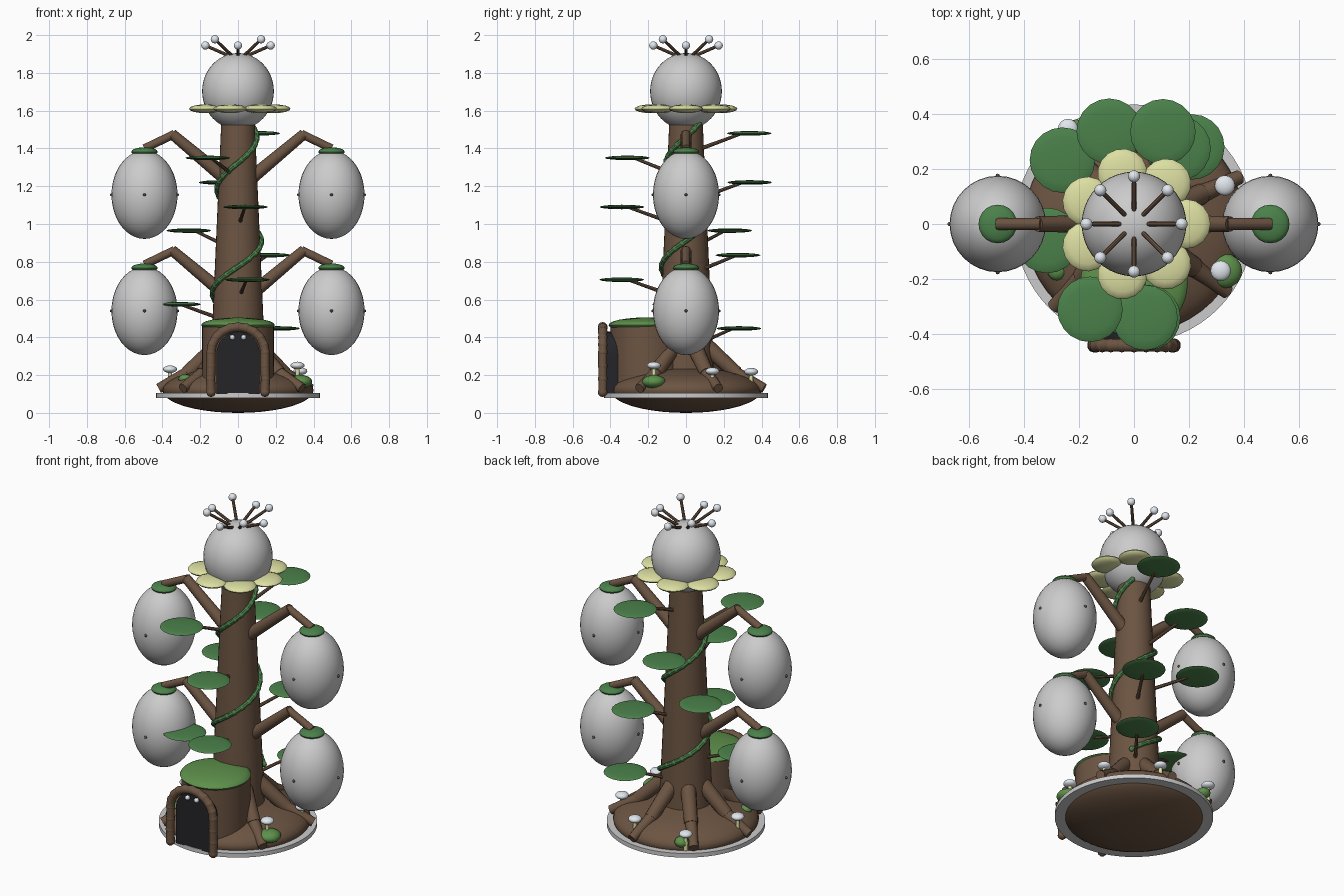
import bpy, bmesh
from math import sin, cos, pi, radians
from mathutils import Vector, Matrix

if "Cube" in bpy.data.objects:
    bpy.data.objects.remove(bpy.data.objects["Cube"])


def material(name, r, g, b):
    m = bpy.data.materials.new(name)
    m.diffuse_color = (r, g, b, 1)
    m.use_nodes = True
    m.node_tree.nodes["Principled BSDF"].inputs["Base Color"].default_value = m.diffuse_color
    return m


BARK = material("bark", .15, .09, .055)
GREEN = material("leaf_green", .07, .22, .07)
GRASS = material("grass_green", .11, .28, .07)
CREAM = material("cream", .72, .74, .36)
WHITE = material("white", .75, .8, .85)
DARK = material("dark", .018, .018, .022)


def ball(bm, loc, scale, u=16, v=10, spin=0):
    if isinstance(scale, (int, float)):
        scale = (scale,) * 3
    m = Matrix.Translation(loc) @ Matrix.Rotation(spin, 4, 'Z') @ Matrix.Diagonal((*scale, 1))
    bmesh.ops.create_uvsphere(bm, u_segments=u, v_segments=v, radius=1, matrix=m)


def rod(bm, p, q, r1, r2=None, n=12):
    p, q = Vector(p), Vector(q)
    d = q - p
    m = Matrix.Translation((p + q) / 2) @ d.to_track_quat('Z', 'Y').to_matrix().to_4x4()
    bmesh.ops.create_cone(bm, cap_ends=True, segments=n, radius1=r1,
                          radius2=r1 if r2 is None else r2, depth=d.length, matrix=m)


def chain(bm, pts, r, n=10):
    for p, q in zip(pts, pts[1:]):
        rod(bm, p, q, r, n=n)
    for p in pts:
        ball(bm, p, r * 1.08, 10, 6)


def finish(bm, name, mat=None):
    me = bpy.data.meshes.new(name)
    bm.to_mesh(me)
    bm.free()
    for f in me.polygons:
        f.use_smooth = True
    me.set_sharp_from_angle(angle=radians(40))
    if mat:
        me.materials.append(mat)
    ob = bpy.data.objects.new(name, me)
    bpy.context.collection.objects.link(ob)


def polar(r, a, z):
    return Vector((r * cos(a), r * sin(a), z))


def trunk_r(z):
    return .152 - .044 * (z - .1)


# Base disc, earth mound, trunk
bm = bmesh.new()
rod(bm, (0, 0, .08), (0, 0, .105), .434, n=64)
finish(bm, "base_disc")
bm = bmesh.new()
ball(bm, (0, 0, .12), (.4, .4, .12), 48, 20)
finish(bm, "earth_mound", BARK)
bm = bmesh.new()
rod(bm, (0, 0, .1), (0, 0, 1.53), trunk_r(.1), trunk_r(1.53), 32)
finish(bm, "trunk", BARK)

# Roots: thick upper piece and thinner toe
bm = bmesh.new()
for deg in (24, 80, 131, 181, 226, 324):
    a = radians(deg)
    rod(bm, polar(.08, a, .38), polar(.27, a, .21), .045, .038)
    rod(bm, polar(.24, a, .225), polar(.42, a, .13), .036, .026)
finish(bm, "roots", BARK)

# Entrance hut with grassy roof
bm = bmesh.new()
rod(bm, (0, -.21, .1), (0, -.21, .465), .19, n=40)
finish(bm, "hut_wall", BARK)
bm = bmesh.new()
ball(bm, (0, -.215, .465), (.195, .195, .04), 40, 12)
finish(bm, "hut_roof", GRASS)

# Arched door panel
bm = bmesh.new()
arch = [(.115 * cos(pi * i / 16), .31 + .12 * sin(pi * i / 16)) for i in range(17)]
face = bm.faces.new([bm.verts.new((x, -.43, z)) for x, z in [(-.115, .1), (.115, .1)] + arch])
ext = bmesh.ops.extrude_face_region(bm, geom=[face])
bmesh.ops.translate(bm, vec=(0, .07, 0), verts=[v for v in ext["geom"] if isinstance(v, bmesh.types.BMVert)])
bmesh.ops.recalc_face_normals(bm, faces=bm.faces)
finish(bm, "door", DARK)

# Knobbly door frame and two lamps
bm = bmesh.new()
path = [(-.143, .11), (-.145, .18), (-.143, .25)]
path += [(-.143 * cos(pi * i / 10), .32 + .135 * sin(pi * i / 10)) for i in range(11)]
path += [(-x, z) for x, z in path[2::-1]]
chain(bm, [(x, -.441, z) for x, z in path], .024)
finish(bm, "door_frame", BARK)
bm = bmesh.new()
for x in (-.03, .03):
    ball(bm, (x, -.44, .4), .014)
finish(bm, "door_lamps", WHITE)

# Hanging pods on bent branches
for side, sx in (("left", -1), ("right", 1)):
    for level, dz in (("lower", 0), ("upper", .615)):
        tag = f"{side}_{level}"
        bm = bmesh.new()
        rod(bm, (.06 * sx, 0, .62 + dz), (.35 * sx, 0, .862 + dz), .036, .028)
        rod(bm, (.335 * sx, 0, .862 + dz), (.495 * sx, 0, .785 + dz), .022)
        finish(bm, "branch_" + tag, BARK)
        bm = bmesh.new()
        ball(bm, (.495 * sx, 0, .54 + dz), (.175, .175, .234), 32, 20)
        finish(bm, "pod_" + tag)
        bm = bmesh.new()
        ball(bm, (.495 * sx, 0, .767 + dz), (.07, .07, .024), 20, 10)
        finish(bm, "pod_cap_" + tag, GREEN)
        bm = bmesh.new()
        for i in range(4):
            ball(bm, polar(.175, i * pi / 2, .54 + dz) + Vector((.495 * sx, 0, 0)), .008, 8, 6)
        finish(bm, "pod_studs_" + tag, BARK)

# Climbing vine, two turns round the trunk
bm = bmesh.new()
pts = []
for i in range(41):
    t = i / 40
    z = .43 + 1.1 * t
    pts.append(polar(trunk_r(z) + .008, pi / 4 + 4 * pi * t, z))
chain(bm, pts, .014, 8)
finish(bm, "vine", GREEN)

# Disc leaves on stalks: x, y, z
leaves = [(.21, .28, .447), (-.315, -.06, .575), (.05, -.34, .705),
          (.16, .275, .835), (-.26, .232, .965), (.04, -.34, 1.09),
          (-.09, .337, 1.22), (-.16, -.31, 1.35), (.105, .335, 1.48)]
stalks, discs = bmesh.new(), bmesh.new()
for x, y, z in leaves:
    d = Vector((x, y, 0)).normalized()
    rod(stalks, d * .07 + Vector((0, 0, z - .085)), d * .3 + Vector((0, 0, z - .004)), .011, .008, 8)
    ball(discs, (x, y, z), (.119, .119, .012), 20, 8)
finish(stalks, "leaf_stalks", BARK)
finish(discs, "leaves", GREEN)

# Crown bulb, petals and stamens
bm = bmesh.new()
ball(bm, (0, 0, 1.703), (.19, .19, .202), 40, 24)
finish(bm, "crown_bulb")
bm = bmesh.new()
for i in range(7):
    a = 2 * pi * i / 7
    ball(bm, polar(.19, a, 1.61), (.088, .09, .023), 16, 8, a)
finish(bm, "petals", CREAM)
stems, tips = bmesh.new(), bmesh.new()
for i in range(8):
    a = i * pi / 4
    end = polar(.173, a, 1.978 if i % 2 else 1.945)
    rod(stems, polar(.035, a, 1.885), end, .009, .008, 8)
    ball(tips, end, .022)
finish(stems, "stamen_stems", BARK)
finish(tips, "stamen_tips", WHITE)

# Mushrooms and bushes on the mound
stems, caps = bmesh.new(), bmesh.new()
for x, y, z in [(.33, .14, .215), (.315, -.17, .245), (-.36, .02, .225), (.1, .345, .212), (-.24, .345, .212)]:
    rod(stems, (x, y, .12), (x, y, z), .013, .01, 10)
    ball(caps, (x, y, z + .006), (.037, .037, .02))
finish(stems, "mushroom_stems", CREAM)
finish(caps, "mushroom_caps", WHITE)
bm = bmesh.new()
ball(bm, (.33, -.17, .165), (.063, .063, .036))
ball(bm, (-.21, .34, .16), (.04, .04, .03))
ball(bm, (-.28, -.17, .18), (.035, .035, .025))
finish(bm, "bushes", GRASS)
